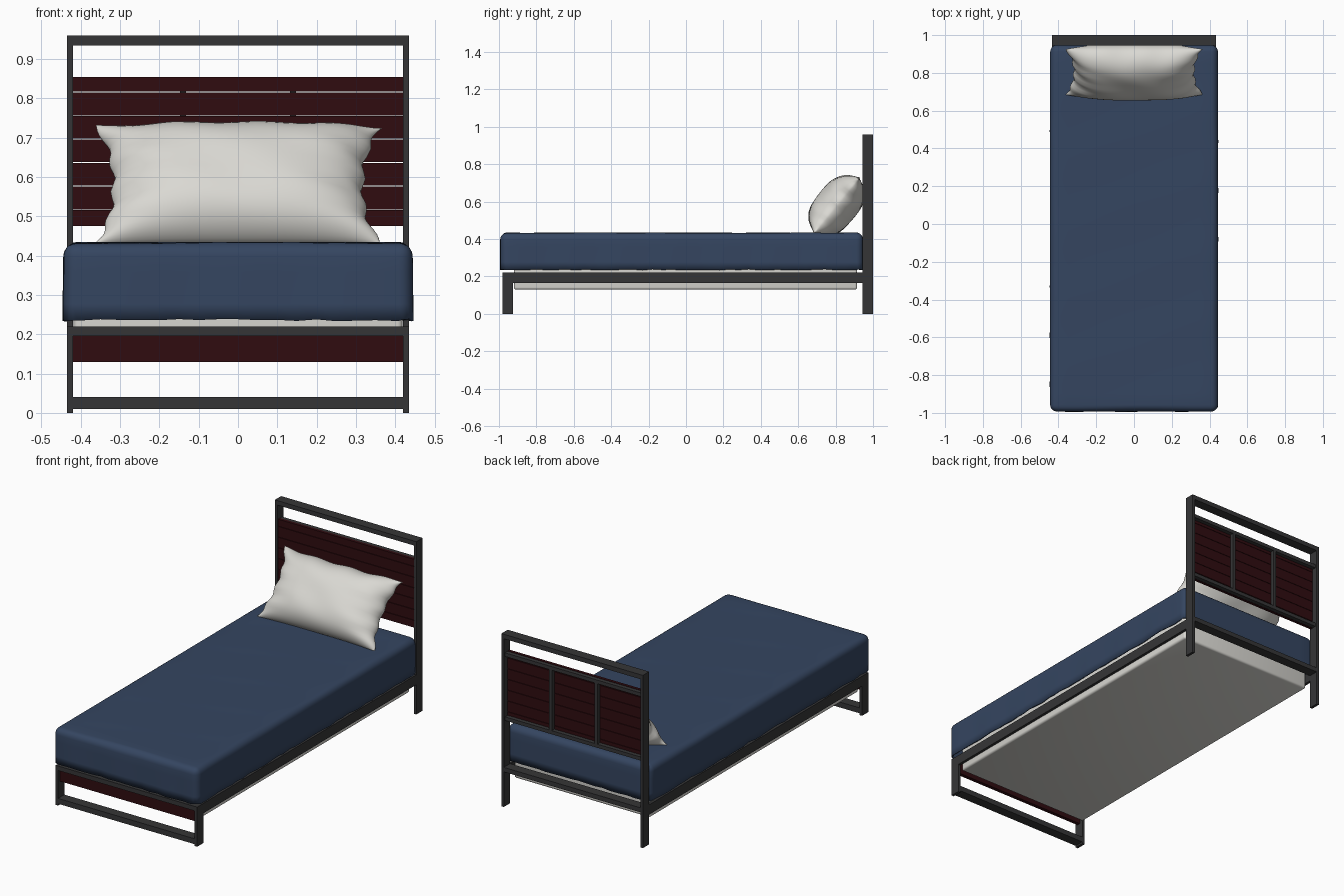
import bpy, bmesh, math, random
from mathutils import Vector

if "Cube" in bpy.data.objects:
    bpy.data.objects.remove(bpy.data.objects["Cube"])

random.seed(4)


def material(name, rgb):
    m = bpy.data.materials.new(name)
    m.diffuse_color = (*rgb, 1)
    m.use_nodes = True
    m.node_tree.nodes["Principled BSDF"].inputs["Base Color"].default_value = m.diffuse_color
    return m


METAL = material("charcoal metal", (0.036, 0.036, 0.037))
WOOD = material("dark red wood", (0.029, 0.0035, 0.005))
BLUE = material("navy blanket", (0.035, 0.060, 0.118))
WHITE = material("off white linen", (0.70, 0.69, 0.65))


def finish(name, bm, mat, smooth=False):
    bmesh.ops.recalc_face_normals(bm, faces=bm.faces)
    me = bpy.data.meshes.new(name)
    bm.to_mesh(me)
    bm.free()
    me.materials.append(mat)
    ob = bpy.data.objects.new(name, me)
    bpy.context.collection.objects.link(ob)
    if smooth:
        bpy.ops.object.select_all(action='DESELECT')
        ob.select_set(True)
        bpy.context.view_layer.objects.active = ob
        bpy.ops.object.shade_smooth_by_angle(angle=math.radians(50))
    return ob


def box_bm(x, y, z):
    bm = bmesh.new()
    bmesh.ops.create_cube(bm, size=1)
    for v in bm.verts:
        v.co = [r[0] + (c + 0.5) * (r[1] - r[0]) for c, r in zip(v.co, (x, y, z))]
    return bm


def box(name, x, y, z, mat):
    return finish(name, box_bm(x, y, z), mat)


# Posts, legs and side rails on both sides
for side, s in (("left", -1), ("right", 1)):
    xs = sorted((s * 0.420, s * 0.435))
    box(f"head_post_{side}", xs, (0.945, 1.0), (0, 0.96), METAL)
    box(f"foot_leg_{side}", xs, (-0.98, -0.925), (0, 0.22), METAL)
    box(f"side_rail_{side}", xs, (-0.925, 0.945), (0.165, 0.22), METAL)
    xc = s * 0.14
    box(f"head_upright_{side}", (xc - 0.008, xc + 0.008), (0.967, 0.99), (0.497, 0.833), METAL)

# Cross rails of the head and foot frames
IN = (-0.42, 0.42)
box("head_top_rail", IN, (0.945, 1.0), (0.935, 0.96), METAL)
box("head_panel_top_rail", IN, (0.967, 0.99), (0.833, 0.853), METAL)
box("head_panel_bottom_rail", IN, (0.967, 0.99), (0.477, 0.497), METAL)
box("head_low_rail", IN, (0.945, 1.0), (0.195, 0.22), METAL)
box("foot_top_rail", IN, (-0.98, -0.925), (0.195, 0.22), METAL)
box("foot_bottom_rail", IN, (-0.98, -0.925), (0.01, 0.04), METAL)

# Wooden planks with narrow gaps
cuts = [0.475, 0.517, 0.577, 0.637, 0.697, 0.756, 0.816, 0.856]
for i, (a, b) in enumerate(zip(cuts, cuts[1:])):
    box(f"head_plank_{i + 1}", (-0.424, 0.424), (0.950, 0.967), (a + 0.001, b - 0.001), WOOD)
box("foot_plank", IN, (-0.965, -0.945), (0.13, 0.195), WOOD)

# Mattress with its pale underside
bm = box_bm((-0.418, 0.418), (-0.92, 0.915), (0.13, 0.40))
bmesh.ops.bevel(bm, geom=bm.edges[:], offset=0.012, segments=3, profile=0.5, affect='EDGES')
finish("mattress", bm, WHITE, True)

# Draped blanket: rounded open shell with slight creases and an uneven hem
bm = box_bm((-0.444, 0.444), (-0.993, 0.947), (0.236, 0.433))
bm.faces.ensure_lookup_table()
bmesh.ops.delete(bm, geom=[f for f in bm.faces if f.calc_center_median().z < 0.25], context='FACES')
bmesh.ops.bevel(bm, geom=[e for e in bm.edges if not e.is_boundary],
                offset=0.035, segments=5, profile=0.5, affect='EDGES')


def slice_axis(bm, axis, lo, hi, n):
    no = Vector((0, 0, 0))
    no[axis] = 1
    for i in range(1, n):
        bmesh.ops.bisect_plane(bm, geom=bm.verts[:] + bm.edges[:] + bm.faces[:],
                               plane_co=no * (lo + (hi - lo) * i / n), plane_no=no)


slice_axis(bm, 0, -0.40, 0.40, 16)
slice_axis(bm, 1, -0.95, 0.90, 36)
slice_axis(bm, 2, 0.236, 0.40, 4)
for v in bm.verts:
    x, y, z = v.co
    if z < 0.24:
        v.co.z += random.uniform(-0.003, 0.003)
    if z > 0.43:
        v.co.z += 0.0012 * math.sin(9 * x + 5 * y) + 0.0008 * math.sin(17 * y - 6 * x)
    else:
        hang = (0.433 - z) / 0.2
        fold = hang * (0.002 * math.sin(23 * (x + y)) + 0.001 * math.sin(51 * (x - y)))
        if abs(x) > 0.43:
            v.co.x += fold * math.copysign(1, x)
        if y < -0.98:
            v.co.y -= fold
blanket = finish("blanket", bm, BLUE, True)
mod = blanket.modifiers.new("cloth thickness", 'SOLIDIFY')
mod.thickness = 0.008
mod.offset = -1

# Pillow leaning on the headboard, with flared corners and gathered ends
BASE, TOP = Vector((0, 0.685, 0.432)), Vector((0, 0.925, 0.726))
UP = (TOP - BASE) / 2
MID = (TOP + BASE) / 2
FRONT = Vector((0, -0.775, 0.63))
NU, NV = 48, 28


def pillow_point(u, v, s):
    half = 0.318 + 0.046 * abs(v) ** 2.5
    rise = v * (0.965 + 0.05 * abs(u) ** 3)
    puff = 0.112 * (1 - abs(u) ** 3.2) ** 0.6 * (1 - abs(v) ** 3.2) ** 0.6
    end = abs(u) ** 4
    crease = end * 0.006 * math.sin(15 * v + 3 * u) + 0.002 * math.sin(7 * u + 5 * v) * (1 - v * v)
    edge = (1 - u ** 2) * (1 - v ** 2)
    p = MID + UP * rise + FRONT * s * (puff + crease * min(1, 4 * edge))
    p.x = u * half + 0.006 * end * math.sin(13 * v)
    p.z += 0.004 * math.sin(11 * u) * max(v, 0) ** 4
    p.y = min(p.y, 0.946)
    return p


bm = bmesh.new()
for s in (1, -1):
    grid = []
    for j in range(NV + 1):
        v = math.sin((j / NV - 0.5) * math.pi)
        grid.append([bm.verts.new(pillow_point(math.sin((i / NU - 0.5) * math.pi), v, s))
                     for i in range(NU + 1)])
    for j in range(NV):
        for i in range(NU):
            bm.faces.new((grid[j][i], grid[j][i + 1], grid[j + 1][i + 1], grid[j + 1][i]))
bmesh.ops.remove_doubles(bm, verts=bm.verts, dist=0.0004)
finish("pillow", bm, WHITE, True)
